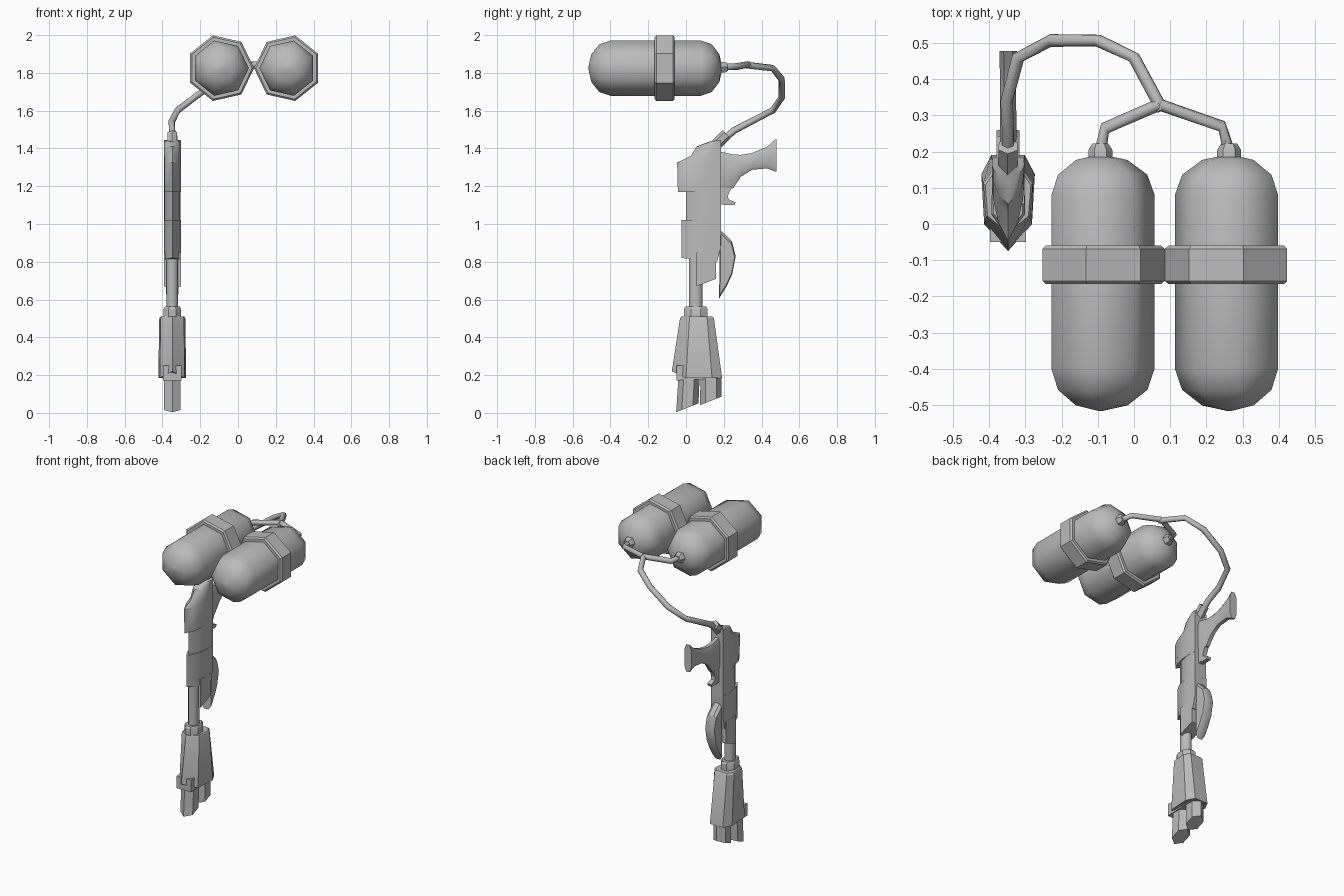
import bpy, bmesh, math
from mathutils import Vector

if "Cube" in bpy.data.objects:
    bpy.data.objects.remove(bpy.data.objects["Cube"])

GREY = bpy.data.materials.new("steel grey")
GREY.diffuse_color = (0.5, 0.5, 0.5, 1)
GREY.use_nodes = True
GREY.node_tree.nodes["Principled BSDF"].inputs["Base Color"].default_value = GREY.diffuse_color
GX = -0.348            # centre line of the gun
MX = 0.085             # mirror line between the tanks


def loft(name, rings, angle=30):
    """Skin a closed, capped solid through rings of equal point count."""
    bm = bmesh.new()
    vr = [[bm.verts.new(p) for p in r] for r in rings]
    n = len(rings[0])
    for a, b in zip(vr, vr[1:]):
        for i in range(n):
            j = (i + 1) % n
            bm.faces.new((a[i], a[j], b[j], b[i]))
    bm.faces.new(vr[0][::-1])
    bm.faces.new(vr[-1])
    bmesh.ops.remove_doubles(bm, verts=bm.verts, dist=1e-5)
    bmesh.ops.recalc_face_normals(bm, faces=bm.faces)
    me = bpy.data.meshes.new(name)
    bm.to_mesh(me)
    bm.free()
    me.materials.append(GREY)
    ob = bpy.data.objects.new(name, me)
    bpy.context.collection.objects.link(ob)
    bpy.ops.object.select_all(action='DESELECT')
    ob.select_set(True)
    bpy.context.view_layer.objects.active = ob
    bpy.ops.object.shade_smooth_by_angle(angle=math.radians(angle))
    return ob


def tube(name, path, r, sides=6, angle=65):
    """Round tube along a path."""
    pts = [Vector(p) for p in path]
    rings = []
    for i, p in enumerate(pts):
        t = (pts[min(i + 1, len(pts) - 1)] - pts[max(i - 1, 0)]).normalized()
        u = t.cross(Vector((0.3, 0.2, 1))).normalized()
        v = t.cross(u)
        rings.append([p + r * (math.cos(k * math.tau / sides) * u + math.sin(k * math.tau / sides) * v)
                      for k in range(sides)])
    return loft(name, rings, angle)


def lathe_y(name, cx, cz, prof, sides, flip=1, angle=30):
    """Turned part along y; prof holds (y, radius)."""
    rings = [[(cx + flip * r * math.cos(k * math.tau / sides), y, cz + r * math.sin(k * math.tau / sides))
              for k in range(sides)] for y, r in prof]
    return loft(name, rings, angle)


def plate(name, outline, half, bevel=0.0, edge=None):
    """Side outline (y, z) extruded across x, with thinner outer faces if edge is given."""
    c = [sum(p[i] for p in outline) / len(outline) for i in (0, 1)]
    s = 1 - bevel
    rings = []
    for x, k in ((-half, s), (-half * 0.5, 1), (half * 0.5, 1), (half, s)):
        rings.append([(GX + x, c[0] + (y - c[0]) * k, c[1] + (z - c[1]) * k) for y, z in outline])
    return loft(name, rings)


# Twin tanks with collars and valves
for side, flip in (("left", 1), ("right", -1)):
    cx = MX - flip * 0.178
    R = 0.15
    prof = [(-0.40 - 0.117 * math.sin(a), max(R * math.cos(a), 0.004)) for a in (math.pi / 2, math.pi / 3, math.pi / 6, 0)]
    prof += [(0.08 + 0.112 * math.sin(a), max(R * math.cos(a), 0.004)) for a in (0, math.pi / 6, math.pi / 3, math.pi / 2)]
    lathe_y(side + "_tank", cx, 1.825, prof, 7, flip, 62)
    lathe_y(side + "_collar", cx, 1.825, [(-0.166, 0.168), (-0.157, 0.178), (-0.069, 0.178), (-0.06, 0.168)], 7, flip)
    lathe_y(side + "_valve", cx, 1.83, [(0.17, 0.033), (0.205, 0.033), (0.222, 0.022)], 6, flip)

# Hoses: two short branches joining one long feed to the gun
joint = (0.07, 0.33, 1.845)
tube("left_branch_hose", [(-0.093, 0.20, 1.83), (-0.08, 0.265, 1.83), joint], 0.017)
tube("right_branch_hose", [(0.263, 0.20, 1.83), (0.243, 0.27, 1.835), joint], 0.017)
tube("feed_hose", [(0.078, 0.315, 1.842), (0.0, 0.46, 1.825), (-0.10, 0.507, 1.765), (-0.23, 0.507, 1.67),
                   (-0.32, 0.46, 1.602), (GX - 0.004, 0.34, 1.54), (GX, 0.255, 1.495), (GX, 0.19, 1.44)], 0.018)
tube("hose_connector", [(GX, 0.14, 1.40), (GX, 0.215, 1.475)], 0.03, angle=30)


def body(name, levels, w=0.045):
    """Receiver block with a pointed front; levels hold (front y, back y, z front, z back)."""
    rings = []
    for f, b, zf, zb in levels:
        half = [(0.0, 0.0), (0.6, 0.22), (0.92, 0.5), (1.0, 0.7), (0.95, 1.0)]
        ring = [(GX + w * x, f + (b - f) * t, zf + (zb - zf) * t) for x, t in half]
        ring += [(GX - w * x, f + (b - f) * t, zf + (zb - zf) * t) for x, t in half[:0:-1]]
        rings.append(ring)
    return loft(name, rings, 40)


# Receiver in stacked sections
body("upper_receiver", [(-0.043, 0.185, 1.17, 1.17), (-0.047, 0.185, 1.325, 1.325),
                        (0.025, 0.185, 1.36, 1.36), (0.055, 0.185, 1.41, 1.41), (0.12, 0.185, 1.435, 1.445)])
body("middle_receiver", [(0.0, 0.185, 1.01, 1.01), (0.0, 0.185, 1.18, 1.18)], 0.044)
body("lower_receiver", [(-0.024, 0.165, 0.82, 0.80), (-0.024, 0.183, 0.87, 0.87), (-0.024, 0.185, 1.02, 1.02)])
plate("receiver_tail", [(0.055, 0.67), (0.16, 0.71), (0.16, 0.85), (0.055, 0.85)], 0.045)

# Rear fin, grip and trigger
plate("rear_fin", [(0.175, 0.605), (0.215, 0.67), (0.245, 0.735), (0.263, 0.83), (0.243, 0.91), (0.18, 0.97)], 0.032, 0.12)
# Grip runs back along y: (y, low z, high z, half width)
rings = []
for y, lo, hi, w in [(0.17, 1.17, 1.385, 0.022), (0.205, 1.18, 1.378, 0.022), (0.25, 1.19, 1.368, 0.023),
                     (0.29, 1.25, 1.366, 0.023), (0.35, 1.287, 1.376, 0.022), (0.43, 1.295, 1.41, 0.023),
                     (0.472, 1.277, 1.447, 0.024), (0.478, 1.277, 1.45, 0.024)]:
    m = (hi - lo) * 0.18
    rings.append([(GX + sx * w, y, z) for sx, z in ((-0.5, lo), (0.5, lo), (1, lo + m), (1, hi - m),
                                                   (0.5, hi), (-0.5, hi), (-1, hi - m), (-1, lo + m))])
loft("grip", rings, 40)
plate("trigger", [(0.20, 1.10), (0.255, 1.10), (0.262, 1.115), (0.225, 1.13), (0.222, 1.15), (0.24, 1.19), (0.20, 1.19)], 0.014)
plate("trigger_mount", [(0.17, 1.10), (0.205, 1.105), (0.205, 1.20), (0.17, 1.20)], 0.016)


def column(name, cy, levels, sides, angle=30):
    """Upright prism; levels hold (y centre, x radius, y radius, z, z slope along y)."""
    rings = []
    for dy, rx, ry, z, k in levels:
        ring = []
        for i in range(sides):
            a = (i + 0.5) * math.tau / sides
            y = ry * math.sin(a)
            ring.append((GX + rx * math.cos(a), cy + dy + y, z + k * y))
        rings.append(ring)
    return loft(name, rings, angle)


# Barrel and its collar
column("barrel", 0.052, [(0, 0.033, 0.039, 0.50, 0), (0, 0.033, 0.039, 0.85, 0)], 8, 50)
column("barrel_collar", 0.052, [(0, 0.05, 0.068, 0.49, 0), (0, 0.05, 0.068, 0.55, 0), (0, 0.043, 0.06, 0.562, 0)], 8)

# Flared shroud with a pointed front and a raised front lip
section = [(0.0, -0.5), (0.066, -0.22), (0.074, 0.3), (0.046, 0.5)]
rings = []
for z, lip, cy, d, k in [(0.185, 0.035, 0.058, 0.266, 1.0), (0.50, 0.0, 0.058, 0.18, 0.93), (0.51, 0.0, 0.058, 0.165, 0.85)]:
    half = [(x * k, cy + d * t, z + (lip if x == 0 else 0)) for x, t in section]
    rings.append([(GX + x, y, h) for x, y, h in half] + [(GX - x, y, h) for x, y, h in half[:0:-1]])
loft("shroud", rings)
plate("shroud_core", [(-0.05, 0.172), (0.18, 0.182), (0.17, 0.25), (-0.05, 0.25)], 0.05)

# Two nozzles with slanted mouths
column("front_nozzle", 0.01, [(0.008, 0.05, 0.056, 0.22, 0), (-0.003, 0.05, 0.059, 0.027, 0.4)], 6)
column("rear_nozzle", 0.132, [(0, 0.05, 0.056, 0.22, 0), (0.0, 0.05, 0.057, 0.064, 0.4)], 6)
